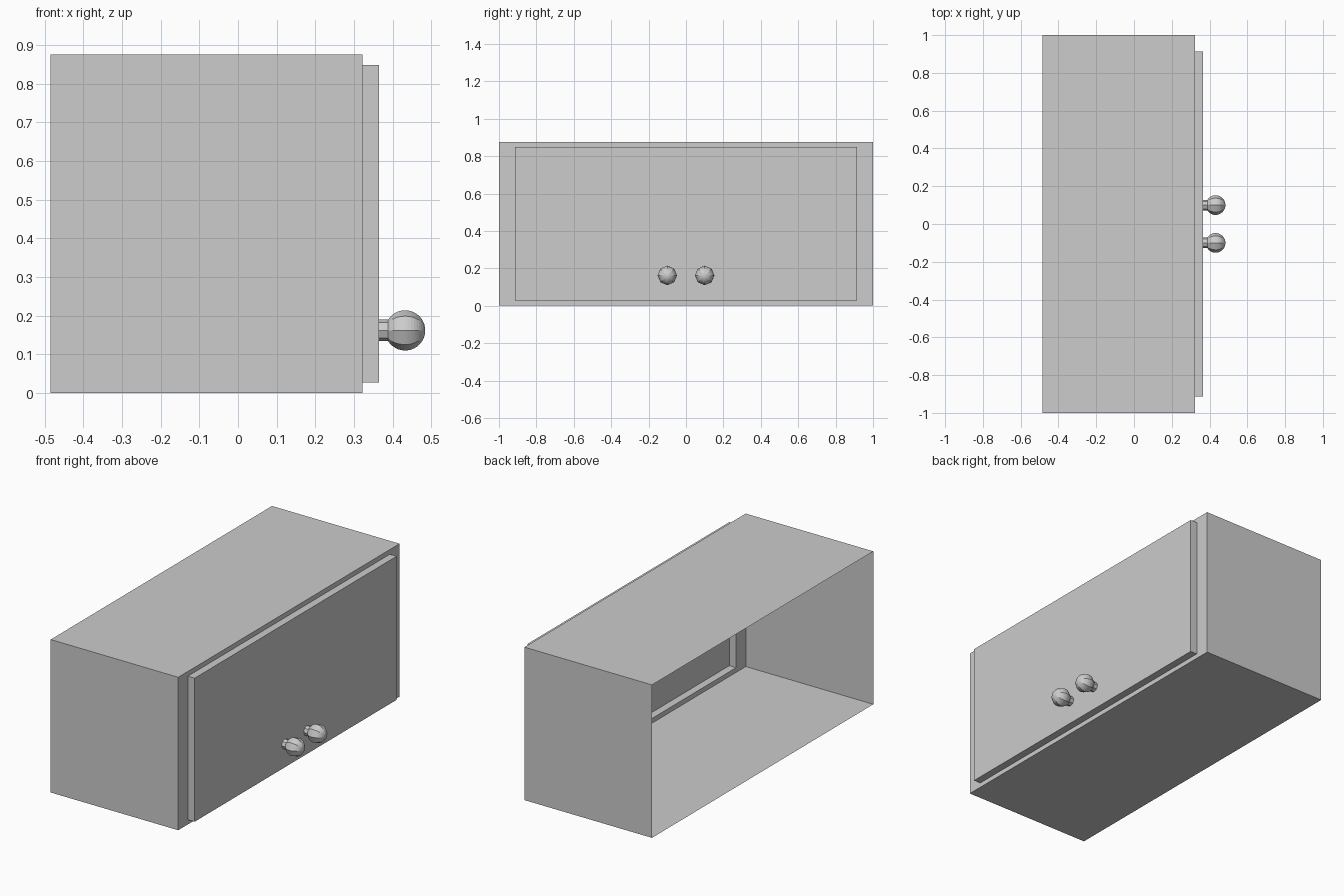
import bpy, bmesh
from math import sqrt, pi, sin, cos, acos
from mathutils import Matrix, Vector

old = bpy.data.objects.get("Cube")
if old:
    bpy.data.objects.remove(old, do_unlink=True)

GREY = (0.604, 0.604, 0.604, 1)
mat = bpy.data.materials.new("plain grey")
mat.use_nodes = True
mat.diffuse_color = GREY
mat.node_tree.nodes["Principled BSDF"].inputs["Base Color"].default_value = GREY


def finish(bm, name):
    mesh = bpy.data.meshes.new(name)
    bm.to_mesh(mesh)
    bm.free()
    mesh.materials.append(mat)
    obj = bpy.data.objects.new(name, mesh)
    bpy.context.collection.objects.link(obj)
    return obj


# Cabinet shell: thin open-backed box whose front panel steps outward
BACK, FRONT, DOOR, HEIGHT = -0.485, 0.322, 0.365, 0.875
bm = bmesh.new()
bmesh.ops.create_cube(bm, size=1)
bmesh.ops.scale(bm, vec=(FRONT - BACK, 2, HEIGHT), verts=bm.verts)
bmesh.ops.translate(bm, vec=((FRONT + BACK) / 2, 0, HEIGHT / 2), verts=bm.verts)
back = [f for f in bm.faces if f.normal.x < -0.9]
front = [f for f in bm.faces if f.normal.x > 0.9]
bmesh.ops.delete(bm, geom=back, context='FACES_ONLY')

# Raised door: inset the front, fit the border, then extrude
bmesh.ops.inset_region(bm, faces=front, thickness=0.038)
for v in front[0].verts:
    v.co.y = 0.913 if v.co.y > 0 else -0.913
door = bmesh.ops.extrude_discrete_faces(bm, faces=front)["faces"][0]
for v in door.verts:
    v.co.x = DOOR
finish(bm, "cabinet_shell")

# Knobs: eight-sided stem and ball turned around the x axis
BALL_X, BALL_R, STEM_R, KNOB_Z = 0.432, 0.052, 0.028, 0.162
neck = acos(-sqrt(1 - (STEM_R / BALL_R) ** 2))
rings = 16
profile = [(DOOR, STEM_R)]
for i in range(rings):
    a = neck * (1 - i / rings)
    profile.append((BALL_X + BALL_R * cos(a), BALL_R * sin(a)))
profile.append((BALL_X + BALL_R, 0))

for side, y in (("left", 0.1), ("right", -0.1)):
    bm = bmesh.new()
    verts = [bm.verts.new((x, 0, r)) for x, r in profile]
    edges = [bm.edges.new(pair) for pair in zip(verts, verts[1:])]
    bmesh.ops.spin(bm, geom=verts + edges, cent=(0, 0, 0), axis=(1, 0, 0),
                   angle=2 * pi, steps=8, use_merge=True)
    bmesh.ops.remove_doubles(bm, verts=bm.verts, dist=0.0001)
    bmesh.ops.recalc_face_normals(bm, faces=bm.faces)
    ball = [f for f in bm.faces if f.calc_center_median().x > BALL_X + BALL_R * 0.8]
    if ball and ball[0].normal.x < 0:
        bmesh.ops.reverse_faces(bm, faces=bm.faces)
    bmesh.ops.translate(bm, vec=(0, y, KNOB_Z), verts=bm.verts)
    finish(bm, "knob_" + ("back" if y > 0 else "front"))
